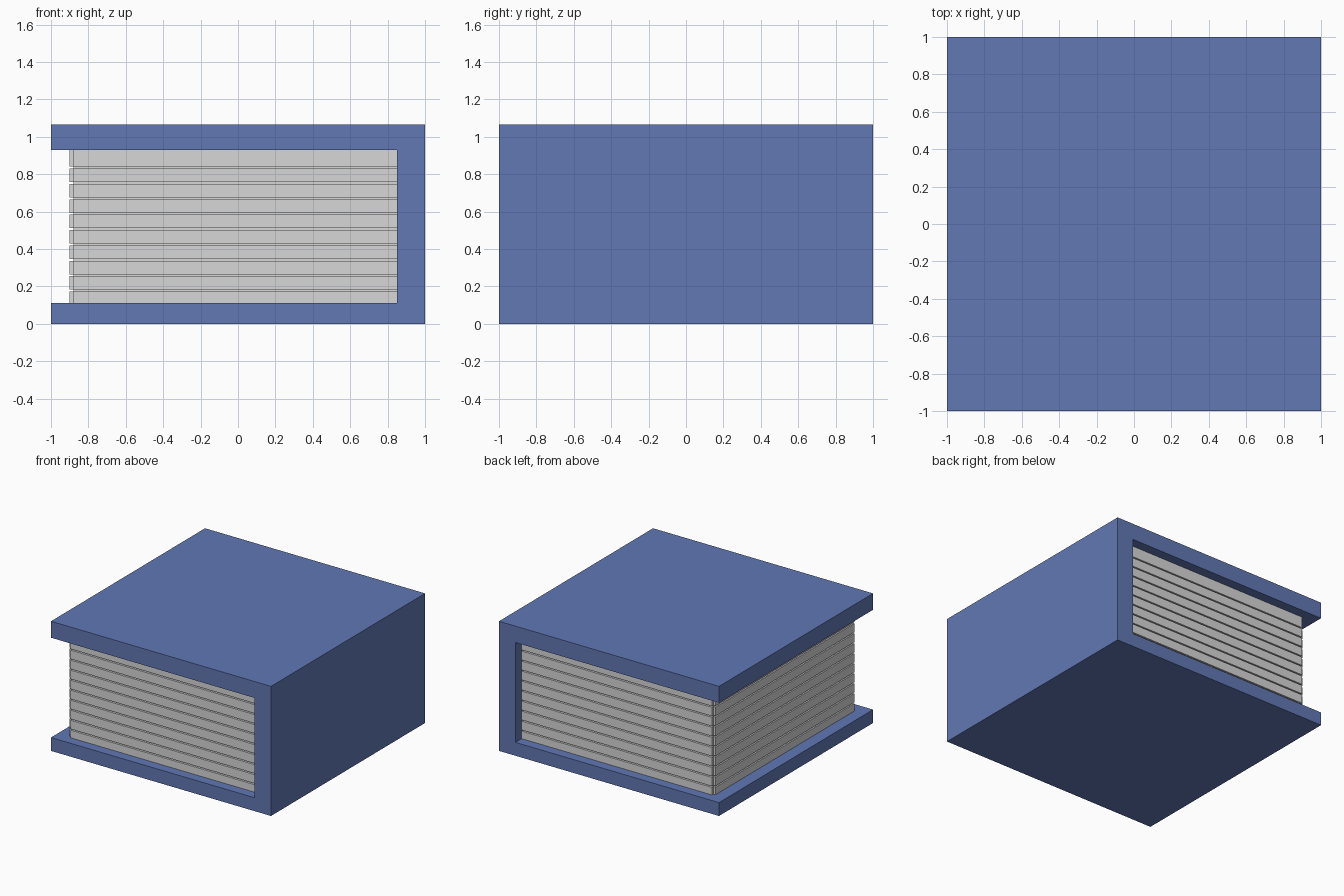
import bpy
import bmesh
from mathutils import Vector

cube = bpy.data.objects.get("Cube")
if cube:
    bpy.data.objects.remove(cube, do_unlink=True)


def make_material(name, colour):
    mat = bpy.data.materials.new(name)
    mat.use_nodes = True
    mat.diffuse_color = (*colour, 1)
    mat.node_tree.nodes["Principled BSDF"].inputs["Base Color"].default_value = (*colour, 1)
    return mat


def finish(name, bm, mat):
    bmesh.ops.recalc_face_normals(bm, faces=bm.faces)
    mesh = bpy.data.meshes.new(name)
    bm.to_mesh(mesh)
    bm.free()
    mesh.materials.append(mat)
    obj = bpy.data.objects.new(name, mesh)
    bpy.context.collection.objects.link(obj)
    return obj


def add_box(bm, low, high):
    low, high = Vector(low), Vector(high)
    verts = bmesh.ops.create_cube(bm, size=1)["verts"]
    bmesh.ops.scale(bm, verts=verts, vec=high - low)
    bmesh.ops.translate(bm, verts=verts, vec=(low + high) / 2)


cover_blue = make_material("cover blue", (0.119, 0.188, 0.456))
page_grey = make_material("page grey", (0.68, 0.68, 0.68))

HEIGHT = 1.065
BOTTOM, TOP = 0.11, 0.93      # inner faces of the two boards
SPINE = 0.85                  # inner face of the spine
CORE_X, CORE_Y = -0.88, 0.9   # fore edge and ends of the page core
RELIEF = 0.02                 # how far the page bundles stand proud
GAP = 0.01

# Cover: one C-shaped profile extruded from front to back
profile = [(-1, 0), (1, 0), (1, HEIGHT), (-1, HEIGHT),
           (-1, TOP), (SPINE, TOP), (SPINE, BOTTOM), (-1, BOTTOM)]
bm = bmesh.new()
face = bm.faces.new([bm.verts.new((x, -1, z)) for x, z in profile])
side = bmesh.ops.extrude_face_region(bm, geom=[face])
moved = [v for v in side["geom"] if isinstance(v, bmesh.types.BMVert)]
bmesh.ops.translate(bm, verts=moved, vec=(0, 2, 0))
finish("cover", bm, cover_blue)

# Solid page core
bm = bmesh.new()
add_box(bm, (CORE_X, -CORE_Y, BOTTOM), (SPINE, CORE_Y, TOP))
finish("page_core", bm, page_grey)

# Raised page bundles, separated by thin grooves, on the three open edges
grooves = [0.177 + 0.0822 * i for i in range(9)]
lows = [BOTTOM] + [z + GAP / 2 for z in grooves]
highs = [z - GAP / 2 for z in grooves] + [TOP]
edges = {
    "front_pages": ((CORE_X, -CORE_Y - RELIEF), (SPINE, -CORE_Y)),
    "back_pages": ((CORE_X, CORE_Y), (SPINE, CORE_Y + RELIEF)),
    "fore_edge_pages": ((CORE_X - RELIEF, -CORE_Y), (CORE_X, CORE_Y)),
}
for name, (low, high) in edges.items():
    bm = bmesh.new()
    for z0, z1 in zip(lows, highs):
        add_box(bm, (*low, z0), (*high, z1))
    finish(name, bm, page_grey)
